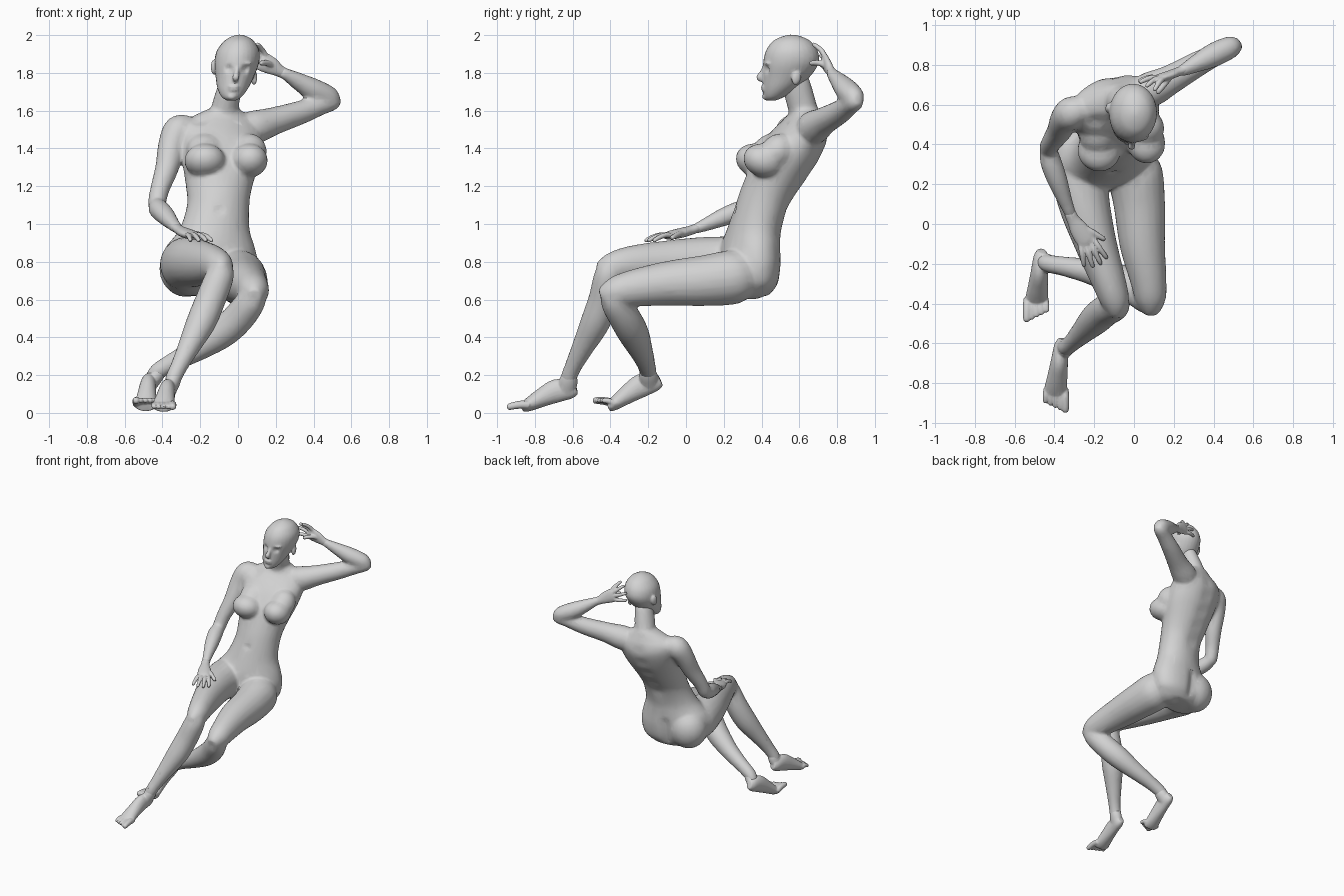
import bpy, bmesh, math
from mathutils import Vector, Matrix

grey = bpy.data.materials.new("matte grey")
grey.diffuse_color = (0.65, 0.65, 0.65, 1)


def spline(pts, n=4):
    """Smooth rows of numbers through the given rows."""
    P = [pts[0]] + list(pts) + [pts[-1]]
    out = []
    for i in range(1, len(P) - 2):
        for k in range(n):
            t = k / n
            out.append([0.5 * (2 * b + (c - a) * t + (2 * a - 5 * b + 4 * c - d) * t * t
                               + (3 * b - a - 3 * c + d) * t ** 3)
                        for a, b, c, d in zip(P[i - 1], P[i], P[i + 1], P[i + 2])])
    return out + [list(pts[-1])]


def tube(bm, pts, side=(1, 0, 0), axis=None, seg=20):
    """Loft ellipses (x, y, z, half width, half depth); side is the width direction."""
    rows = spline([p if len(p) == 5 else (*p, p[3]) for p in pts])
    rings = []
    for i, r in enumerate(rows):
        a, b = rows[max(i - 1, 0)], rows[min(i + 1, len(rows) - 1)]
        t = Vector(axis) if axis else (Vector(b[:3]) - Vector(a[:3])).normalized()
        u = Vector(side)
        u = (u - t * u.dot(t)).normalized()
        v = t.cross(u)
        w, d = max(r[3], 0.004), max(r[4], 0.004)
        rings.append([bm.verts.new(Vector(r[:3]) + u * w * math.cos(q) + v * d * math.sin(q))
                      for q in (2 * math.pi * k / seg for k in range(seg))])
    for A, B in zip(rings, rings[1:]):
        for k in range(seg):
            j = (k + 1) % seg
            bm.faces.new((A[k], A[j], B[j], B[k]))
    bm.faces.new(rings[0][::-1])
    bm.faces.new(rings[-1])


def ball(bm, c, r, rot=(0, 0, 0)):
    m = Matrix.Translation(c)
    for a, ax in zip(rot, "XYZ"):
        m = m @ Matrix.Rotation(math.radians(a), 4, ax)
    bmesh.ops.create_uvsphere(bm, u_segments=20, v_segments=12, radius=1,
                              matrix=m @ Matrix.Diagonal((*r, 1)))


def finish(name, bm, voxel, smooth, ratio, dents=()):
    """Fuse the lofts into one skin, press in the dents, and thin the mesh."""
    me = bpy.data.meshes.new(name)
    bmesh.ops.recalc_face_normals(bm, faces=bm.faces)
    bm.to_mesh(me)
    bm.free()
    ob = bpy.data.objects.new(name, me)
    bpy.context.collection.objects.link(ob)
    me.materials.append(grey)
    bpy.context.view_layer.objects.active = ob
    ob.select_set(True)

    def apply(kind, **kw):
        m = ob.modifiers.new(kind, kind)
        for k, v in kw.items():
            setattr(m, k, v)
        bpy.ops.object.modifier_apply(modifier=m.name)
    apply('REMESH', mode='VOXEL', voxel_size=voxel)
    if smooth:
        apply('SMOOTH', factor=0.5, iterations=smooth)
    for p, push, rad in dents:
        p, push = Vector(p), Vector(push)
        for v in ob.data.vertices:
            d = (v.co - p).length_squared / (rad * rad)
            if d < 6:
                v.co += push * math.exp(-d)
    apply('DECIMATE', ratio=ratio)
    if not ob.data.materials:
        ob.data.materials.append(grey)
    bpy.ops.object.shade_smooth_by_angle(angle=math.radians(32))
    ob.select_set(False)


# ---- body: torso, limbs ----
bm = bmesh.new()
turn = (0.96, 0.27, 0)
tube(bm, [(-.14, .34, .62, .15, .09), (-.145, .335, .68, .235, .14), (-.15, .335, .78, .262, .155),
          (-.148, .338, .87, .245, .153), (-.125, .36, .97, .19, .14), (-.105, .405, 1.1, .167, .142),
          (-.1, .455, 1.2, .178, .158), (-.09, .53, 1.34, .21, .172), (-.095, .585, 1.45, .228, .158),
          (-.105, .61, 1.52, .218, .122), (-.09, .625, 1.57, .155, .087), (-.075, .628, 1.61, .08, .077)],
     turn, (0, 0, 1), 28)
# neck
tube(bm, [(-.085, .64, 1.53, .11, .09), (-.073, .622, 1.6, .077, .08), (-.055, .6, 1.68, .07, .08),
          (-.03, .58, 1.78, .06, .07)], axis=(0, 0, 1))
# breasts, with a softer slope above each
for x, y, w in ((-.175, .372, .11), (.06, .412, .098)):
    ball(bm, (x, y, 1.335), (w, .112, .088), (-18, 0, 12))
    ball(bm, (x + .003, y + .07, 1.385), (w - .008, .085, .1), (-40, 0, 12))
# buttocks
for x, y, z in ((-.272, .36, .765), (-.045, .35, .752)):
    ball(bm, (x, y, z), (.146, .136, .152))
# left leg
tube(bm, [(-.01, .35, .73, .1, .1), (.005, .26, .72, .138, .143), (.027, .1, .70, .13, .135),
          (.042, -.1, .685, .115, .118), (.072, -.28, .66, .092, .098), (.084, -.38, .638, .077, .08),
          (.085, -.452, .615, .038, .042)])
tube(bm, [(.085, -.38, .655, .06), (.07, -.375, .595, .078), (0, -.322, .5, .084), (-.09, -.278, .42, .082),
          (-.22, -.24, .335, .064), (-.35, -.213, .265, .05), (-.43, -.2, .215, .045),
          (-.462, -.187, .165, .036)], (0, 1, 0))
# right leg
tube(bm, [(-.275, .36, .77, .1, .1), (-.272, .26, .785, .143, .143), (-.25, .1, .797, .13, .135),
          (-.192, -.1, .793, .106, .12), (-.13, -.28, .787, .087, .1), (-.095, -.39, .77, .072, .08),
          (-.09, -.46, .745, .036, .048)])
tube(bm, [(-.09, -.385, .79, .055), (-.095, -.41, .73, .075), (-.145, -.437, .6, .08),
          (-.195, -.48, .48, .079), (-.255, -.54, .36, .061), (-.31, -.595, .25, .046),
          (-.343, -.622, .18, .043), (-.36, -.62, .12, .035)], (0, 1, 0))
# right arm
tube(bm, [(-.25, .58, 1.515, .06), (-.31, .56, 1.495, .084), (-.35, .525, 1.42, .073), (-.375, .47, 1.3, .063),
          (-.415, .41, 1.18, .051), (-.43, .375, 1.1, .047), (-.425, .35, 1.07, .03)], (0, 1, 0))
tube(bm, [(-.43, .385, 1.1, .04), (-.42, .32, 1.08, .054), (-.385, .22, 1.045, .051), (-.34, .1, .995, .035),
          (-.315, .04, .97, .031, .025)])
# left arm
tube(bm, [(0, .65, 1.5, .07), (.08, .675, 1.51, .09), (.19, .73, 1.545, .074), (.33, .81, 1.59, .063),
          (.44, .865, 1.63, .053), (.5, .895, 1.65, .049), (.533, .914, 1.66, .029)], (0, 0, 1))
tube(bm, [(.5, .9, 1.64, .035), (.485, .89, 1.67, .056), (.4, .85, 1.71, .061), (.32, .81, 1.755, .047),
          (.25, .775, 1.795, .032), (.22, .765, 1.81, .031, .025)], (0, 0, 1))
# navel, buttock cleft, spine hollow and collar hollows
dents = [((-.1, .265, 1.07), (0, .012, 0), .025)]
dents += [((-.155, .48, z), (0, -.016, 0), .035) for z in (.67, .72, .77, .82)]
dents += [((-.12 + i * .005, .54 + i * .055, 1.08 + i * .1), (0, -.012, 0), .05) for i in range(5)]
dents += [((x, .5, 1.565), (0, .012, -.012), .035) for x in (-.2, .02)]
finish("body", bm, .01, 12, .15, dents)

# ---- head ----
bm = bmesh.new()
tube(bm, [(-.035, .45, 1.653, .022, .022), (-.034, .465, 1.672, .052, .053), (-.028, .495, 1.715, .08, .088),
          (-.018, .53, 1.775, .1, .122), (-.007, .555, 1.85, .118, .147), (0, .56, 1.915, .113, .138),
          (.005, .56, 1.965, .082, .103), (.007, .56, 1.99, .047, .058), (.007, .56, 2.002, .012, .015)],
     axis=(0, 0, 1), seg=28)
# nose, lips, chin, brow
tube(bm, [(-.003, .418, 1.835, .011), (-.008, .402, 1.8, .013), (-.012, .39, 1.776, .018), (-.014, .408, 1.76, .012)])
for z, y in ((1.726, .409), (1.711, .412)):
    ball(bm, (-.024, y, z), (.028, .013, .009))
ball(bm, (-.034, .427, 1.675), (.026, .024, .02))
ball(bm, (0, .44, 1.85), (.075, .03, .016))
# ears, the right one higher as the head leans
for x, z, a in ((-.127, 1.83, -18), (.085, 1.775, 18)):
    ball(bm, (x, .585, z), (.016, .026, .04), (-12, 0, a))
eyes = [((-.047, .42, 1.822), (0, .016, 0), .02), ((.04, .42, 1.818), (0, .016, 0), .02)]
finish("head", bm, .006, 3, .18, eyes)


def digit(bm, a, b, r, lift=0.0, push=(0, 0, 1)):
    """One finger or toe from knuckle to tip, arched along push."""
    a, b, push = Vector(a), Vector(b), Vector(push) * lift
    row = [(0, 1, 0), (.35, 1.05, 1), (.7, .95, .8), (.93, .8, .2), (1, .35, 0)]
    tube(bm, [(*(a.lerp(b, t) + push * h), r * s) for t, s, h in row], (.6, .5, .62), seg=10)


# ---- hands ----
bm = bmesh.new()
tube(bm, [(-.325, .06, .98, .03, .024), (-.305, .02, .965, .033, .025), (-.275, -.03, .952, .047, .026),
          (-.24, -.085, .94, .048, .023), (-.225, -.105, .935, .035, .015)], (.85, .52, 0))
for a, b in (((-.27, -.1), (-.25, -.215)), ((-.245, -.1), (-.205, -.22)),
             ((-.222, -.09), (-.165, -.205)), ((-.205, -.075), (-.135, -.175))):
    digit(bm, (*a, .94), (*b, .908), .0135, .012)
digit(bm, (-.27, -.005, .95), (-.145, -.08, .922), .015, .008)
finish("right_hand", bm, .005, 2, .25)

bm = bmesh.new()
tube(bm, [(.26, .78, 1.79, .03, .024), (.22, .765, 1.81, .032, .023), (.18, .75, 1.835, .045, .022),
          (.13, .735, 1.86, .051, .02), (.115, .73, 1.868, .038, .012)], (.45, 0, .89))
for a, b in (((.145, .73, 1.895), (.1, .67, 1.955)), ((.13, .735, 1.877), (.06, .69, 1.94)),
             ((.12, .735, 1.855), (.025, .71, 1.895)), ((.115, .735, 1.83), (.02, .715, 1.84))):
    digit(bm, a, b, .0135, .01, (.3, 1, 0))
digit(bm, (.185, .745, 1.835), (.115, .655, 1.85), .015, .01)
finish("left_hand", bm, .005, 2, .25)


# ---- feet ----
def foot(name, heel, ball_at, ankle, drop, toe_rise):
    """Foot from heel to ball, a joint up into the ankle, and five toes towards -y."""
    bm = bmesh.new()
    h, b, k = Vector(heel), Vector(ball_at), Vector(ankle)
    rows = [(0, .022, .03, .005), (.12, .037, .048, .008), (.4, .043, .062, .026),
            (.7, .05, .05, .016), (1, .058, .034, 0), (1.1, .05, .025, 0)]
    tube(bm, [(*(h.lerp(b, t) + Vector((0, 0, up))), w, d) for t, w, d, up in rows])
    low = h.lerp(b, .22)
    tube(bm, [(low.x, low.y, low.z, .036, .05), (*low.lerp(k, .6), .041, .05), (*k, .039, .04)])
    # toes, from the big toe on the inner side
    for i in range(5):
        x = (i - 2) * .023 * drop
        tip = b + Vector((x * 1.1, -.108 + .012 * i, toe_rise))
        digit(bm, b + Vector((x, .01, 0)), tip, .021 if i == 0 else .0155, .008)
    finish(name, bm, .005, 4, .2)


foot("right_foot", (-.36, -.58, .125), (-.395, -.84, .04), (-.333, -.615, .2), -1, -.012)
foot("left_foot", (-.465, -.135, .168), (-.49, -.385, .045), (-.415, -.205, .225), 1, .02)
